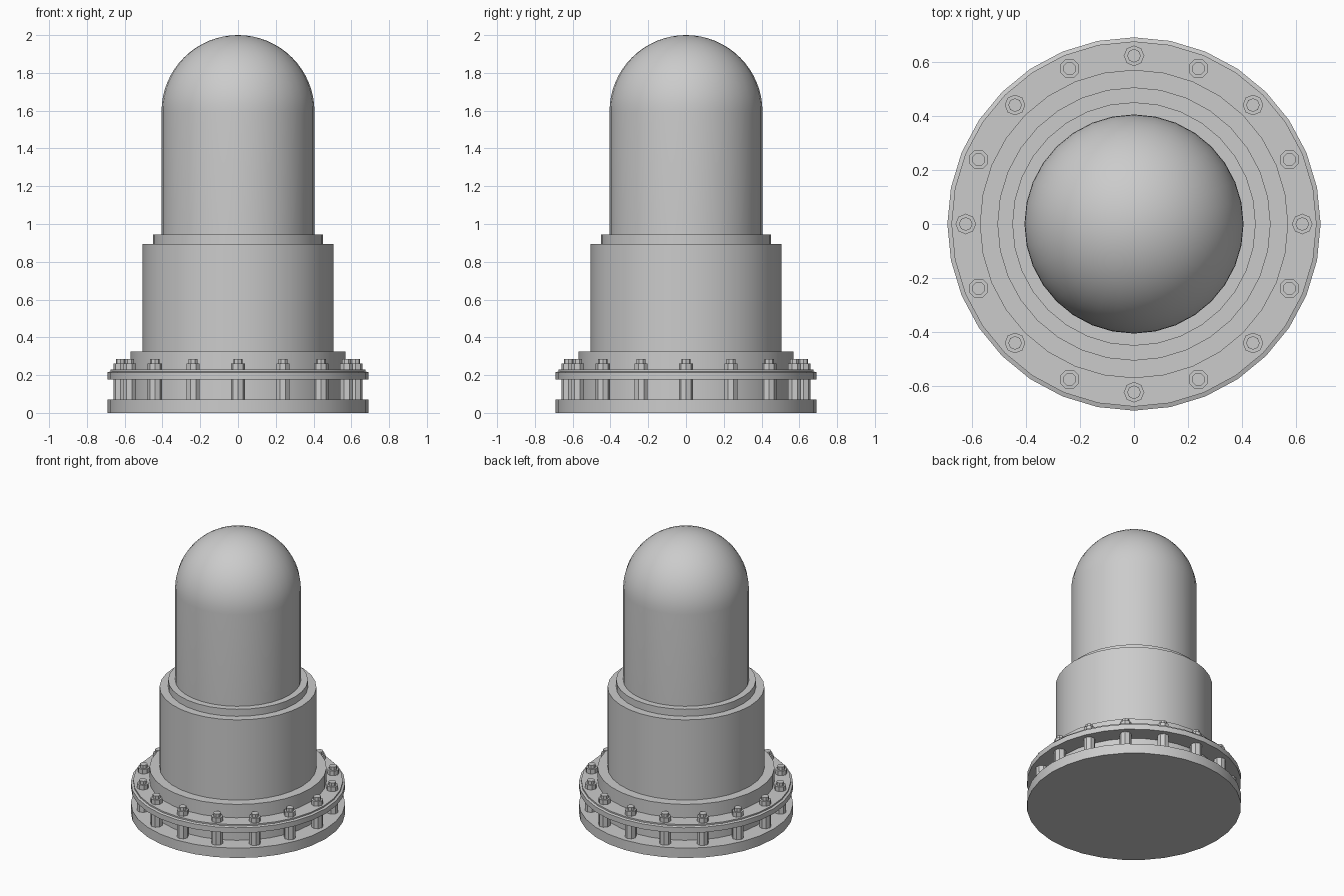
import bpy, bmesh
from math import sin, cos, pi, radians

if "Cube" in bpy.data.objects:
    bpy.data.objects.remove(bpy.data.objects["Cube"])


def finish(name, bm, smooth=True):
    bmesh.ops.remove_doubles(bm, verts=bm.verts, dist=1e-5)
    bmesh.ops.recalc_face_normals(bm, faces=bm.faces)
    me = bpy.data.meshes.new(name)
    bm.to_mesh(me)
    bm.free()
    ob = bpy.data.objects.new(name, me)
    bpy.context.collection.objects.link(ob)
    if smooth:
        bpy.ops.object.select_all(action='DESELECT')
        ob.select_set(True)
        bpy.context.view_layer.objects.active = ob
        bpy.ops.object.shade_smooth_by_angle(angle=radians(30))
    return ob


def lathe_into(bm, profile, sides, cx=0.0, cy=0.0, turn=0.0):
    """Revolve (radius, z) points about a vertical axis and cap the ends."""
    rings = []
    for r, z in profile:
        rings.append([bm.verts.new((cx + r * cos(turn + 2 * pi * i / sides),
                                    cy + r * sin(turn + 2 * pi * i / sides), z))
                      for i in range(sides)])
    for a, b in zip(rings, rings[1:]):
        for i in range(sides):
            j = (i + 1) % sides
            bm.faces.new((a[i], a[j], b[j], b[i]))
    bm.faces.new(rings[0][::-1])
    bm.faces.new(rings[-1])


def lathe(name, profile, sides=32):
    bm = bmesh.new()
    lathe_into(bm, profile, sides)
    return finish(name, bm)


# Flanges and the core between them
lathe("base_flange", [(0.69, 0), (0.69, 0.07)])
lathe("lower_core", [(0.57, 0.07), (0.57, 0.325)])
lathe("upper_flange", [(0.69, 0.178), (0.69, 0.215), (0.675, 0.22), (0.675, 0.23)])

# Housing and stepped collar
lathe("housing", [(0.505, 0.325), (0.505, 0.895)])
lathe("collar", [(0.45, 0.895), (0.45, 0.945)])

# Tall dome: straight wall closed by a hemisphere
R, Z = 0.405, 1.595
bm = bmesh.new()
bmesh.ops.create_uvsphere(bm, u_segments=32, v_segments=32, radius=R)
low = [v for v in bm.verts if v.co.z < -1e-4]
bmesh.ops.delete(bm, geom=low, context='VERTS')
rim = [e for e in bm.edges if e.is_boundary]
bmesh.ops.translate(bm, verts=bm.verts, vec=(0, 0, Z))
wall = bmesh.ops.extrude_edge_only(bm, edges=rim)["geom"]
for v in wall:
    if isinstance(v, bmesh.types.BMVert):
        v.co.z = 0.94
finish("dome", bm)

# Ring of sixteen stepped octagonal bolts through both flanges
bm = bmesh.new()
for k in range(16):
    a = 2 * pi * k / 16
    lathe_into(bm, [(0.038, 0.06), (0.038, 0.262), (0.025, 0.262), (0.025, 0.285)],
               8, 0.622 * cos(a), 0.622 * sin(a), a)
finish("flange_bolts", bm, smooth=False)
